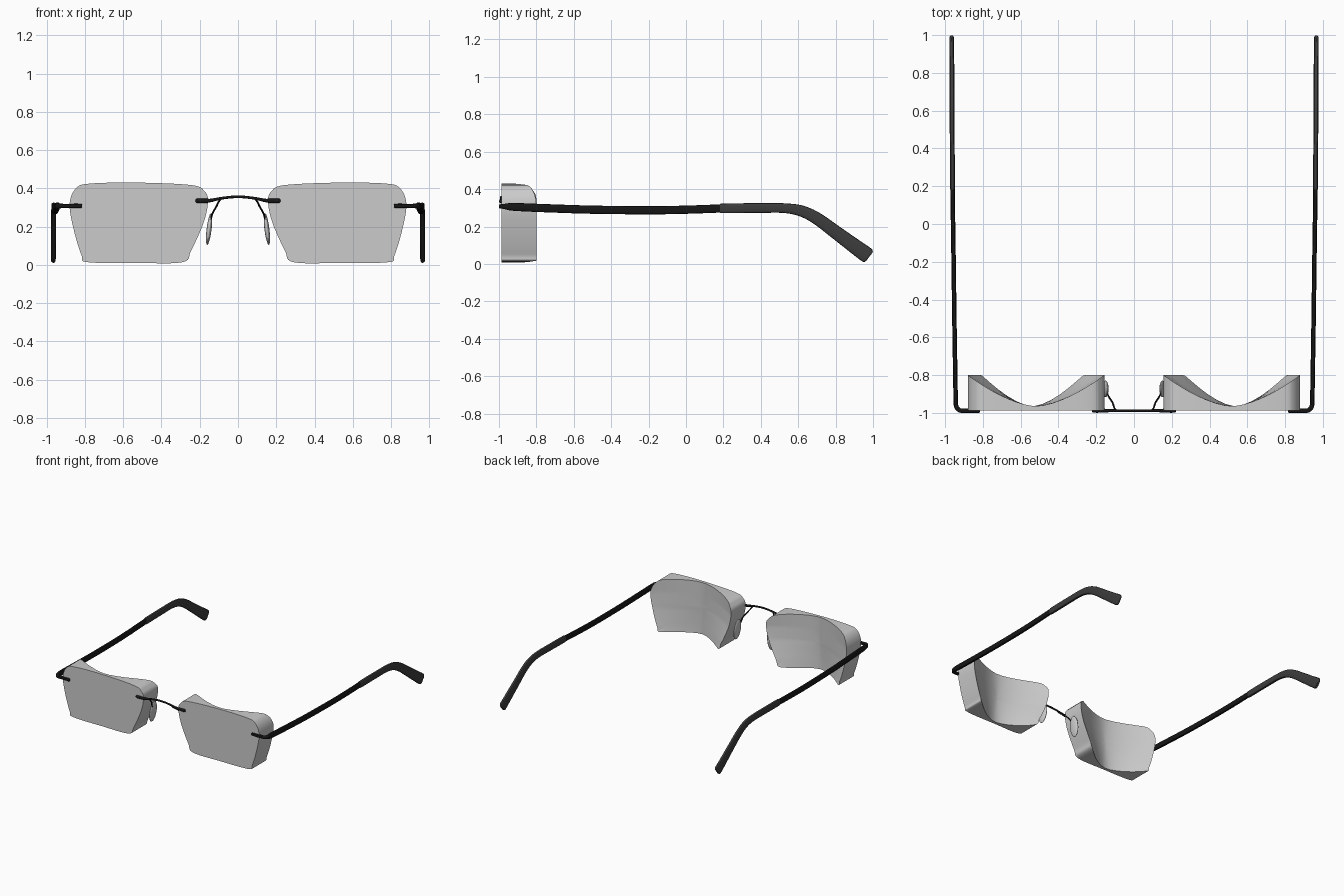
import bpy, bmesh, math
from mathutils import Vector, Matrix

if "Cube" in bpy.data.objects:
    bpy.data.objects.remove(bpy.data.objects["Cube"])


def material(name, v):
    m = bpy.data.materials.new(name)
    m.diffuse_color = (v, v, v, 1)
    m.use_nodes = True
    m.node_tree.nodes["Principled BSDF"].inputs["Base Color"].default_value = m.diffuse_color
    return m


BLACK = material("black_metal", 0.008)
DARK = material("dark_plastic", 0.045)


def spline(pts, n, closed=False):
    """Catmull-Rom through tuples of any length."""
    out, k = [], len(pts)
    for i in range(k if closed else k - 1):
        q = [pts[j % k] if closed else pts[min(max(j, 0), k - 1)] for j in range(i - 1, i + 3)]
        for s in range(n):
            t = s / n
            out.append(tuple(0.5 * (2 * b + (c - a) * t + (2 * a - 5 * b + 4 * c - d) * t * t
                                    + (3 * b - a - 3 * c + d) * t ** 3) for a, b, c, d in zip(*q)))
    if not closed:
        out.append(tuple(pts[-1]))
    return out


def finish(name, bm, mat=None, mirror=True, angle=35):
    bmesh.ops.recalc_face_normals(bm, faces=bm.faces)
    me = bpy.data.meshes.new(name)
    bm.to_mesh(me)
    bm.free()
    ob = bpy.data.objects.new(name, me)
    bpy.context.collection.objects.link(ob)
    if mat:
        me.materials.append(mat)
    bpy.ops.object.select_all(action='DESELECT')
    ob.select_set(True)
    bpy.context.view_layer.objects.active = ob
    bpy.ops.object.shade_smooth_by_angle(angle=math.radians(angle))
    if mirror:
        ob.modifiers.new("mirror", 'MIRROR').use_axis[0] = True
    return ob


def sweep(name, pts, mat, n=5, power=1.0, mirror=True, sides=14):
    """Sweep a rounded section along stations (x, y, z, half width, half height)."""
    st = spline(pts, n)
    bm, rings = bmesh.new(), []
    for i, s in enumerate(st):
        p = Vector(s[:3])
        tan = (Vector(st[min(i + 1, len(st) - 1)][:3]) - Vector(st[max(i - 1, 0)][:3])).normalized()
        side = tan.cross(Vector((0, 0, 1))).normalized()
        up = side.cross(tan)
        ring = []
        for k in range(sides):
            a = 2 * math.pi * (k + 0.5) / sides
            c, d = math.cos(a), math.sin(a)
            ring.append(bm.verts.new(p + side * s[3] * math.copysign(abs(c) ** power, c)
                                     + up * s[4] * math.copysign(abs(d) ** power, d)))
        rings.append(ring)
    for r, q in zip(rings, rings[1:]):
        for k in range(sides):
            m = (k + 1) % sides
            bm.faces.new((r[k], r[m], q[m], q[k]))
    bm.faces.new(rings[0])
    bm.faces.new(rings[-1])
    return finish(name, bm, mat, mirror)


# Lenses: flat front, back hollowed across the width
outline = spline([(.157, .33), (.175, .385), (.245, .417), (.53, .43), (.77, .425), (.845, .402),
                  (.88, .32), (.86, .19), (.818, .05), (.785, .014), (.53, .01), (.29, .014),
                  (.245, .075), (.18, .22)], 6, True)


def lerp_table(z, table):
    for (z0, x0), (z1, x1) in zip(table, table[1:]):
        if z <= z1:
            return x0 + (x1 - x0) * (z - z0) / (z1 - z0)
    return table[-1][1]


def back_y(x, z):
    lo = lerp_table(z, [(0, .275), (.08, .243), (.22, .18), (.32, .157)])
    hi = lerp_table(z, [(0, .80), (.05, .818), (.19, .86), (.32, .88)])
    t = min(1, abs(2 * (x - lo) / (hi - lo) - 1))
    return -.965 + .165 * t ** 1.6


bm = bmesh.new()
cx, cz, steps = .53, .22, 14
loops = [[bm.verts.new((x, -.987, z)) for x, z in outline]]
for k in range(steps):
    f = 1 - k / steps
    loops.append([])
    for x, z in outline:
        px, pz = cx + (x - cx) * f, cz + (z - cz) * f
        loops[-1].append(bm.verts.new((px, back_y(px, pz), pz)))
N = len(outline)
for a, b in zip(loops, loops[1:]):
    for i in range(N):
        j = (i + 1) % N
        bm.faces.new((a[i], a[j], b[j], b[i]))
bm.faces.new(loops[0])
tip = bm.verts.new((cx, back_y(cx, cz), cz))
for i in range(N):
    bm.faces.new((loops[-1][i], loops[-1][(i + 1) % N], tip))
finish("lens", bm, angle=40)

# Temple arms, from the lens mount round the corner to the ear tip
sweep("temple_arm", [(.815, -.988, .308, .005, .005), (.825, -.988, .308, .012, .011),
                     (.90, -.988, .308, .012, .011), (.925, -.985, .308, .012, .012),
                     (.941, -.965, .307, .012, .015), (.944, -.92, .305, .012, .021),
                     (.947, -.75, .298, .012, .022), (.951, -.5, .290, .012, .022),
                     (.955, -.2, .287, .012, .022), (.958, 0, .290, .012, .022),
                     (.961, .195, .297, .012, .022)], BLACK, power=.6)

# Ear tips
sweep("ear_tip", [(.961, .19, .297, .010, .022), (.961, .2, .297, .013, .026),
                  (.962, .4, .299, .013, .026), (.963, .53, .298, .013, .026),
                  (.963, .62, .282, .013, .030), (.964, .70, .243, .013, .033),
                  (.964, .80, .170, .013, .036), (.965, .90, .096, .013, .040),
                  (.965, .962, .051, .013, .042), (.965, .976, .041, .012, .037),
                  (.965, .980, .038, .008, .028)], DARK, power=.6)

# Bridge with thicker mounts on the lenses
half = [(.222, .335, .004), (.214, .335, .011), (.165, .335, .011), (.14, .337, .009),
        (.08, .349, .007), (0, .356, .007)]
path = [(-x, -.988, z, r, r) for x, z, r in half] + [(x, -.988, z, r, r) for x, z, r in half[-2::-1]]
sweep("bridge", path, BLACK, mirror=False)

# Nose pad wires
sweep("pad_wire", [(.088, -.988, .346, .005, .005), (.102, -.978, .328, .005, .005),
                   (.114, -.945, .303, .005, .005), (.135, -.912, .265, .005, .005),
                   (.146, -.885, .215, .005, .005)], BLACK, sides=8)

# Nose pads
bm = bmesh.new()
bmesh.ops.create_uvsphere(bm, u_segments=24, v_segments=16, radius=1)
bm.transform(Matrix.Translation((.151, -.873, .187)) @ Matrix.Rotation(math.radians(-7), 4, 'Y')
             @ Matrix.Diagonal((.013, .044, .084, 1)))
finish("nose_pad", bm, angle=60)
